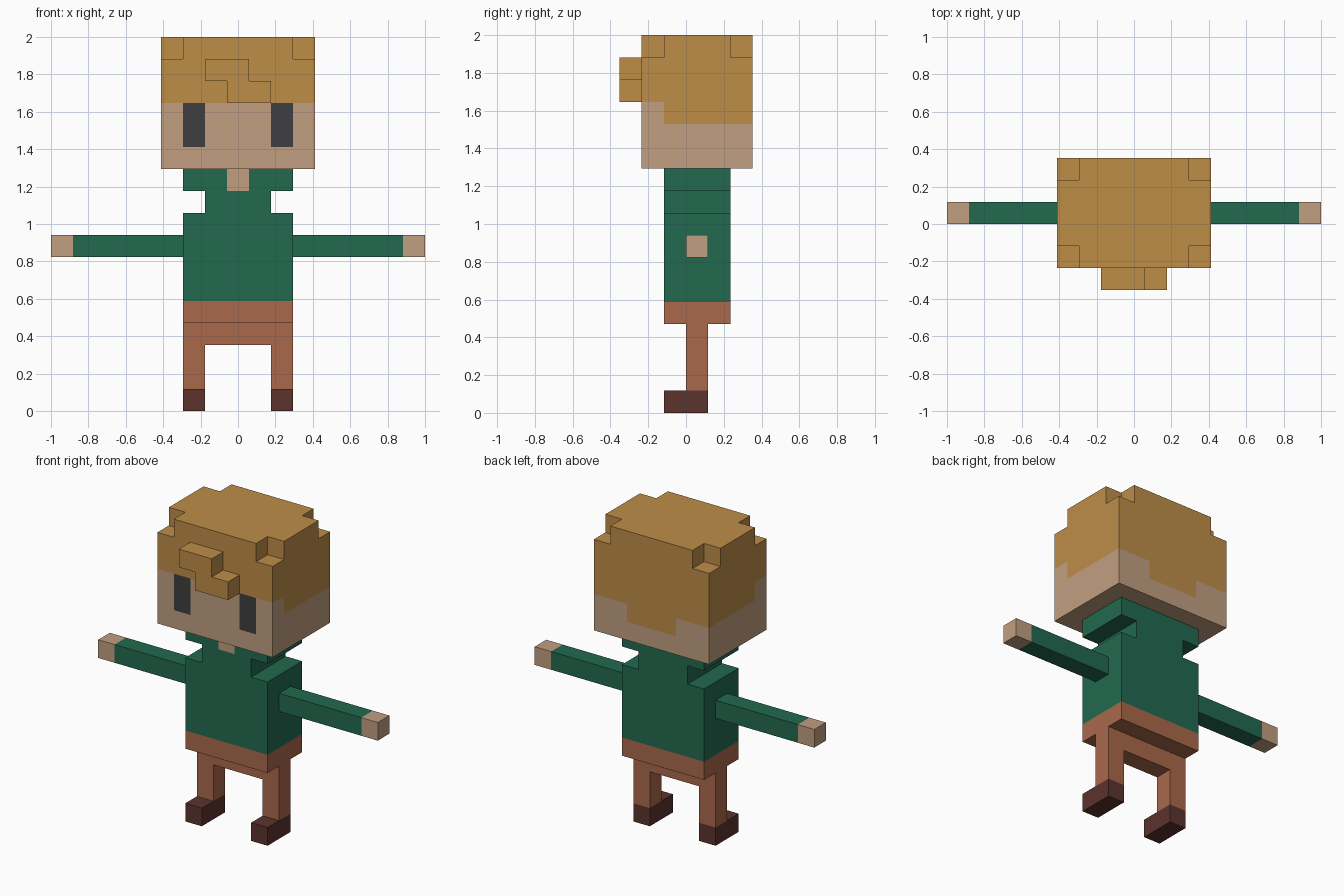
import bpy, bmesh
from mathutils import Vector

U = 2 / 17  # edge length of one block

cube = bpy.data.objects.get("Cube")
if cube:
    bpy.data.objects.remove(cube, do_unlink=True)


def material(name, rgb):
    """Flat material from 0-255 display values."""
    lin = [((c / 255 + 0.055) / 1.055) ** 2.4 for c in rgb] + [1]
    mat = bpy.data.materials.new(name)
    mat.use_nodes = True
    mat.diffuse_color = lin
    bsdf = next(n for n in mat.node_tree.nodes if n.type == 'BSDF_PRINCIPLED')
    bsdf.inputs["Base Color"].default_value = lin
    bsdf.inputs["Roughness"].default_value = 0.9
    return mat


SKIN = material("skin", (193, 159, 129))
HAIR = material("golden hair", (190, 141, 73))
EYE = material("dark grey", (63, 63, 65))
GREEN = material("green shirt", (34, 105, 79))
RUST = material("rust trousers", (170, 104, 75))
BROWN = material("dark brown shoe", (92, 51, 46))


def cells(x0, x1, y0, y1, z0, z1):
    """Block centres filling a box given in block units."""
    return {(x0 + i + .5, y0 + j + .5, z0 + k + .5)
            for i in range(int(x1 - x0))
            for j in range(int(y1 - y0))
            for k in range(int(z1 - z0))}


def block_part(name, blocks, mats, rule=None):
    """Outer shell of a block set; rule(centre, normal) picks each face's material."""
    bm = bmesh.new()
    verts = {}

    def vert(p):
        key = tuple(p)
        if key not in verts:
            verts[key] = bm.verts.new(p * U)
        return verts[key]

    for cell in blocks:
        c = Vector(cell)
        for axis in range(3):
            for sign in (-1, 1):
                n, a, b = Vector(), Vector(), Vector()
                n[axis], a[(axis + 1) % 3], b[(axis + 2) % 3] = sign, .5, .5 * sign
                if tuple(c + n) in blocks:
                    continue
                m = c + n / 2
                face = bm.faces.new([vert(p) for p in
                                     (m - a - b, m + a - b, m + a + b, m - a + b)])
                if rule:
                    face.material_index = rule(m, n)
    bm.normal_update()
    # merge flat neighbours of the same colour
    bmesh.ops.dissolve_limit(bm, angle_limit=0.01, verts=bm.verts[:],
                             edges=bm.edges[:], delimit={'MATERIAL'})
    mesh = bpy.data.meshes.new(name)
    bm.to_mesh(mesh)
    bm.free()
    for mat in mats:
        mesh.materials.append(mat)
    obj = bpy.data.objects.new(name, mesh)
    bpy.context.collection.objects.link(obj)
    return obj


# head: notched top corners, hairline varying by side, two eyes
def head_colour(c, n):
    if n.z < 0 and c.z < 12:
        return 0
    if n.y < 0:                                  # face
        if c.z > 14:
            return 1
        return 2 if abs(c.x) == 2 and c.z > 12 else 0
    if n.y > 0:                                  # nape
        return int(c.z > (12 if abs(c.x) < 1.5 else 13))
    if n.x:                                      # temples
        return int(c.z > (14 if c.y < -1 else 13))
    return 1


head = cells(-3.5, 3.5, -2, 3, 11, 17)
head -= {(x, y, 16.5) for x in (-3, 3) for y in (-1.5, 2.5)}
block_part("head", head, [SKIN, HAIR, EYE], head_colour)

# fringe
block_part("fringe", cells(-1.5, .5, -3, -2, 15, 16) | cells(-.5, 1.5, -3, -2, 14, 15), [HAIR])

# shirt: torso, narrow neck and collar with a bare throat
block_part("shirt",
           cells(-2.5, 2.5, -1, 2, 5, 9) | cells(-1.5, 1.5, -1, 2, 9, 10)
           | cells(-2.5, 2.5, -1, 2, 10, 11),
           [GREEN, SKIN],
           lambda c, n: int(n.y < 0 and c.x == 0 and c.z > 10))

# trousers: waist, hips and legs
block_part("trousers",
           cells(-2.5, 2.5, -1, 2, 4, 5) | cells(-2.5, 2.5, 0, 1, 3, 4)
           | cells(-2.5, -1.5, 0, 1, 1, 3) | cells(1.5, 2.5, 0, 1, 1, 3),
           [RUST])

# arms, hands and shoes on both sides
for side, s in (("left", 1), ("right", -1)):
    def span(a, b):
        return sorted((a * s, b * s))
    block_part(side + "_sleeve", cells(*span(2.5, 7.5), 0, 1, 7, 8), [GREEN])
    block_part(side + "_hand", cells(*span(7.5, 8.5), 0, 1, 7, 8), [SKIN])
    block_part(side + "_shoe", cells(*span(1.5, 2.5), -1, 1, 0, 1), [BROWN])
